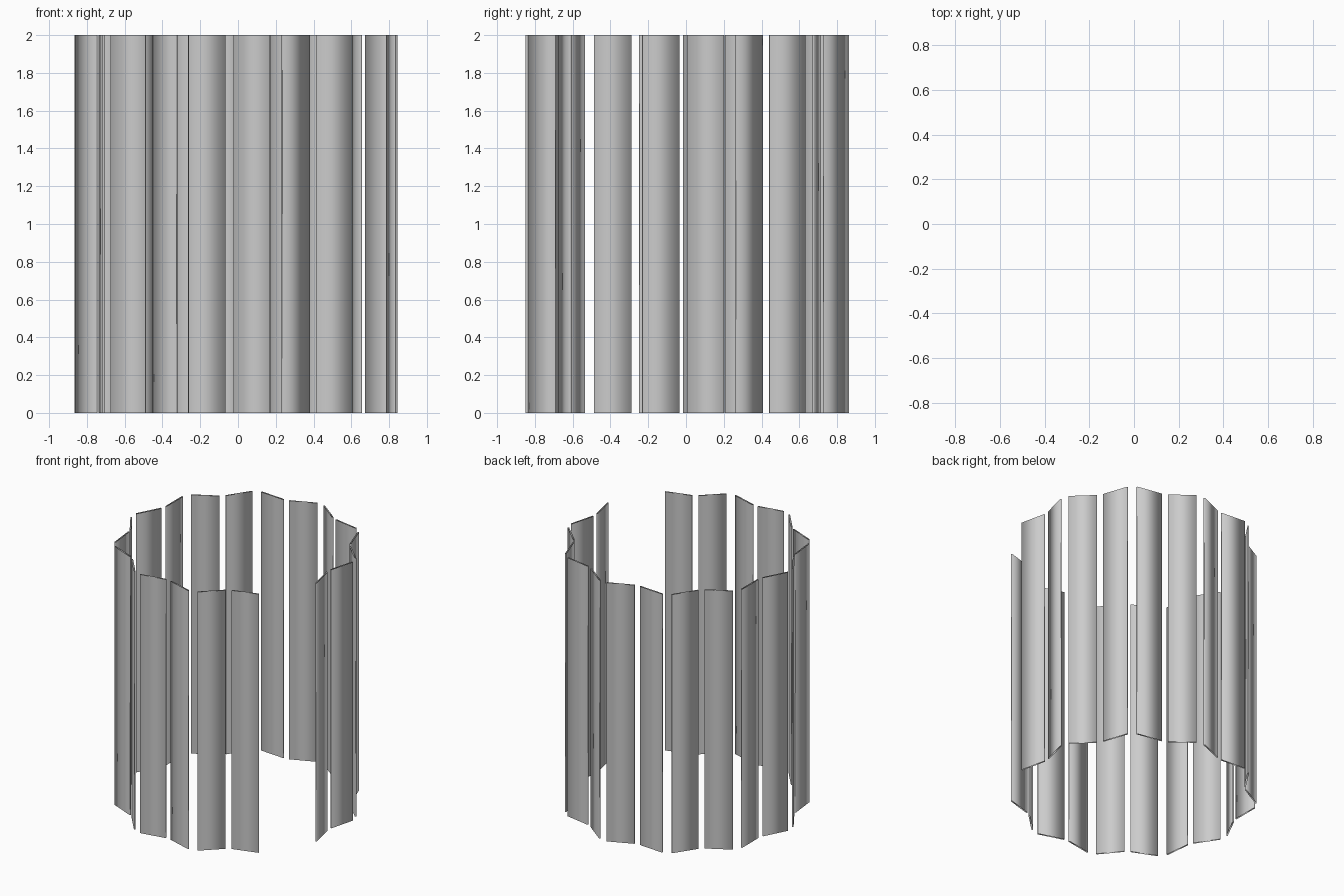
import bpy, bmesh, math

if "Cube" in bpy.data.objects:
    bpy.data.objects.remove(bpy.data.objects["Cube"])

COUNT, START, STEP = 20, -9.4, 16.74   # slats, first angle and spacing in degrees
RADIUS, TILT = 0.82, 22                # ring radius, alternating zigzag tilt
WIDTH, THICK, HEIGHT = 0.20, 0.01, 2.0


def slat_mesh():
    """Thin upright sleeve, open at top and bottom, smooth shaded."""
    w, t = WIDTH / 2, THICK / 2
    section = [(-w, -t), (w, -t), (w, t), (-w, t)]
    bm = bmesh.new()
    low = [bm.verts.new((x, y, 0)) for x, y in section]
    high = [bm.verts.new((x, y, HEIGHT)) for x, y in section]
    for i in range(4):
        j = (i + 1) % 4
        bm.faces.new((low[i], low[j], high[j], high[i])).smooth = True
    me = bpy.data.meshes.new("slat")
    bm.to_mesh(me)
    bm.free()
    return me


# Ring of slats, tilted alternately in and out, with an opening at front right
mesh = slat_mesh()
for i in range(COUNT):
    a = math.radians(START + STEP * i)
    tilt = math.radians(TILT if i % 2 == 0 else -TILT)
    ob = bpy.data.objects.new(f"slat_{i + 1}", mesh)
    ob.location = (RADIUS * math.cos(a), RADIUS * math.sin(a), 0)
    ob.rotation_euler.z = a + math.pi / 2 + tilt
    bpy.context.collection.objects.link(ob)
